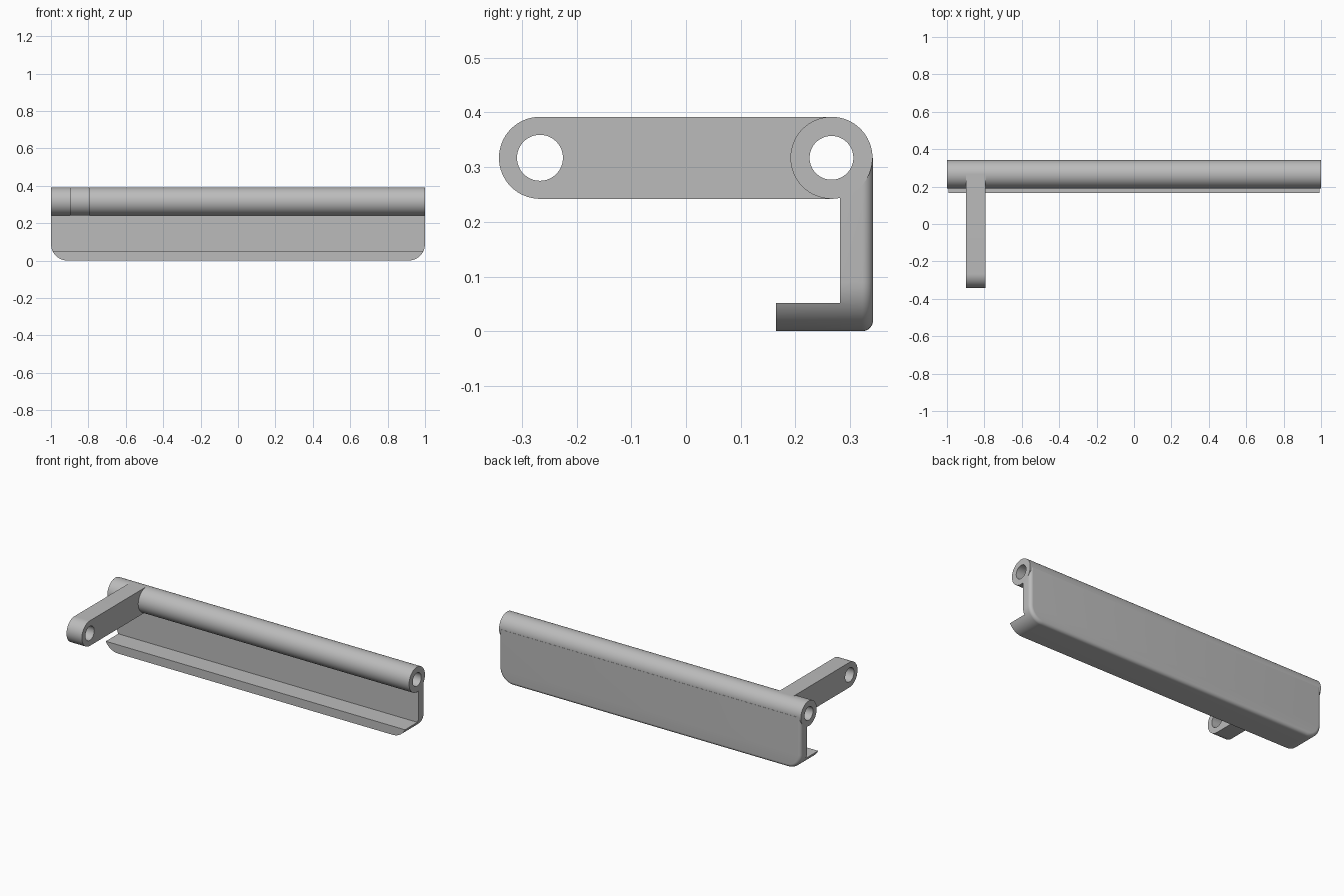
import bpy, bmesh, math
from mathutils import Vector

if "Cube" in bpy.data.objects:
    bpy.data.objects.remove(bpy.data.objects["Cube"], do_unlink=True)

grey = bpy.data.materials.new("satin grey")
grey.use_nodes = True
colour = (0.5, 0.5, 0.5, 1)
grey.diffuse_color = colour
grey.node_tree.nodes["Principled BSDF"].inputs["Base Color"].default_value = colour

HINGE_Y, PIN_Y, AXIS_Z = 0.266, -0.267, 0.317
RADIUS, BORE = 0.075, 0.04
LIP_Y, WALL_Y, BACK_Y, LIP_Z = 0.165, 0.282, 0.342, 0.052
CORNER, FILLET = 0.09, 0.02


def arc(cx, cy, r, start, end, steps):
    """Points along an arc, angles in degrees."""
    angles = [math.radians(start + (end - start) * i / steps) for i in range(steps + 1)]
    return [(cx + r * math.cos(a), cy + r * math.sin(a)) for a in angles]


def loft(name, rings):
    """Closed solid skinned through equally sized rings of points."""
    bm = bmesh.new()
    loops = [[bm.verts.new(p) for p in ring] for ring in rings]
    n = len(loops[0])
    for a, b in zip(loops, loops[1:]):
        for i in range(n):
            j = (i + 1) % n
            bm.faces.new((a[i], a[j], b[j], b[i]))
    bm.faces.new(loops[0])
    bm.faces.new(loops[-1])
    bmesh.ops.recalc_face_normals(bm, faces=bm.faces)
    mesh = bpy.data.meshes.new(name)
    bm.to_mesh(mesh)
    bm.free()
    mesh.materials.append(grey)
    ob = bpy.data.objects.new(name, mesh)
    bpy.context.collection.objects.link(ob)
    return ob


def extrude_x(name, profile, x0, x1):
    return loft(name, [[(x, y, z) for y, z in profile] for x in (x0, x1)])


def cylinder_x(name, y, r, x0, x1):
    return extrude_x(name, arc(y, AXIS_Z, r, 0, 360, 64)[:-1], x0, x1)


def cut(ob, *cutters):
    bpy.context.view_layer.objects.active = ob
    for cutter in cutters:
        mod = ob.modifiers.new("cut", "BOOLEAN")
        mod.operation, mod.solver, mod.object = "DIFFERENCE", "EXACT", cutter
        bpy.ops.object.modifier_apply(modifier=mod.name)


# Hinge tube, full width
tube = cylinder_x("hinge_tube", HINGE_Y, RADIUS, -1, 1)

# Link arm with a rounded free end
arm_profile = [(HINGE_Y, AXIS_Z + RADIUS)] + arc(PIN_Y, AXIS_Z, RADIUS, 90, 270, 32)
arm_profile.append((HINGE_Y, AXIS_Z - RADIUS))
arm = extrude_x("link_arm", arm_profile, -0.897, -0.795)


# Angle plate: rounded lower corners, filleted back edge
def plate_ring(y, inset):
    r, half = CORNER - inset, 1 - CORNER
    lower = arc(-half, CORNER, r, 180, 270, 12) + arc(half, CORNER, r, 270, 360, 12)
    outline = [(-1 + inset, AXIS_Z)] + lower + [(1 - inset, AXIS_Z)]
    return [Vector((x, y, z)) for x, z in outline]


rings = [plate_ring(LIP_Y, 0)]
for y, d in arc(BACK_Y - FILLET, 0, FILLET, 0, 90, 8)[::-1]:
    rings.append(plate_ring(y, FILLET - d))
plate = loft("angle_plate", rings)

# Cutters: hinge bore, pin bore and the space above the lip
bore = cylinder_x("bore_cutter", HINGE_Y, BORE, -1.1, 1.1)
pin = cylinder_x("pin_cutter", PIN_Y, 0.042, -1.1, 1.1)
space = extrude_x("space_cutter", [(0, LIP_Z), (WALL_Y, LIP_Z), (WALL_Y, 0.5), (0, 0.5)], -1.1, 1.1)
cut(tube, bore)
cut(arm, bore, pin)
cut(plate, space, bore)
for helper in (bore, pin, space):
    bpy.data.objects.remove(helper, do_unlink=True)

# Smooth curves, sharp edges
for ob in (tube, arm, plate):
    bpy.ops.object.select_all(action="DESELECT")
    ob.select_set(True)
    bpy.context.view_layer.objects.active = ob
    bpy.ops.object.shade_smooth_by_angle(angle=math.radians(30))
